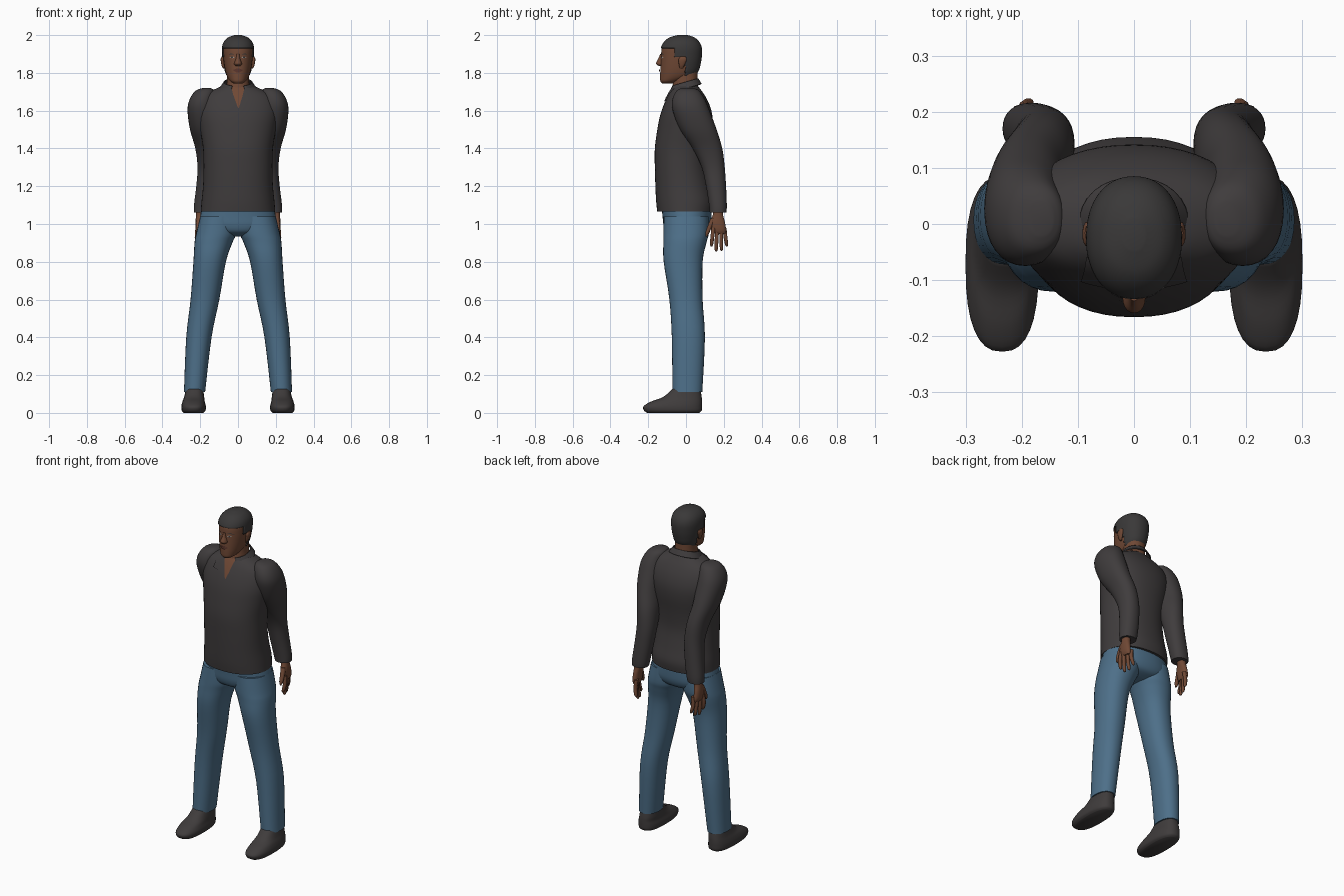
import bpy, bmesh, math
from mathutils import Vector
from mathutils.bvhtree import BVHTree

if "Cube" in bpy.data.objects:
    bpy.data.objects.remove(bpy.data.objects["Cube"])


def material(name, rgb):
    m = bpy.data.materials.new(name)
    m.use_nodes = True
    m.diffuse_color = (*rgb, 1)
    bsdf = m.node_tree.nodes["Principled BSDF"]
    bsdf.inputs["Base Color"].default_value = (*rgb, 1)
    bsdf.inputs["Roughness"].default_value = 0.8
    return m


SHIRT = material("charcoal cloth", (0.05, 0.045, 0.046))
JEANS = material("blue denim", (0.075, 0.16, 0.25))
SKIN = material("brown skin", (0.16, 0.065, 0.035))
HAIR = material("black hair", (0.042, 0.04, 0.04))
SHOE = material("dark leather", (0.05, 0.045, 0.045))
LIPS = material("lips", (0.10, 0.035, 0.025))
WHITE = material("eye white", (0.35, 0.3, 0.27))


def finish(name, bm, mat, thick=0):
    bmesh.ops.recalc_face_normals(bm, faces=bm.faces)
    me = bpy.data.meshes.new(name)
    bm.to_mesh(me)
    bm.free()
    me.materials.append(mat)
    for p in me.polygons:
        p.use_smooth = True
    me.set_sharp_from_angle(angle=math.radians(50))
    ob = bpy.data.objects.new(name, me)
    bpy.context.collection.objects.link(ob)
    if thick:
        mod = ob.modifiers.new("thickness", "SOLIDIFY")
        mod.thickness = thick
        mod.offset = 1
    return ob


def smooth_rings(rings, steps):
    """Catmull-Rom interpolation between the given sections."""
    out = []
    for i in range(len(rings) - 1):
        a, b, c, d = (rings[min(max(i + k, 0), len(rings) - 1)] for k in (-1, 0, 1, 2))
        for s in range(steps):
            t = s / steps
            out.append([q + 0.5 * t * (r - p + t * (2*p - 5*q + 4*r - s3 + t * (3*(q - r) + s3 - p)))
                        for p, q, r, s3 in zip(a, b, c, d)])
    return out + [list(rings[-1])]


def loft(name, rings, mat, side=1, n=32, power=2.2, steps=4, tilt=0, keep=None, thick=0):
    """Skin over oval sections given as (z, centre x, half width, front y, back y)."""
    bm = bmesh.new()
    loops = []
    for z, cx, rx, yf, yb in smooth_rings(rings, steps):
        loop = []
        for k in range(n):
            a = math.tau * k / n
            c, s = math.cos(a), math.sin(a)
            x = side * cx + rx * math.copysign(abs(c) ** (2 / power), c)
            y = (yf + yb) / 2 + (yb - yf) / 2 * math.copysign(abs(s) ** (2 / power), s)
            loop.append(bm.verts.new((x, y, z + tilt * y)))
        loops.append(loop)
    for lo, hi in zip(loops, loops[1:]):
        for k in range(n):
            j = (k + 1) % n
            bm.faces.new((lo[k], lo[j], hi[j], hi[k]))
    if keep is None or keep(Vector((0, 0, 9))):
        bm.faces.new(loops[-1])
    if keep is None:
        bm.faces.new(loops[0][::-1])
    bmesh.ops.recalc_face_normals(bm, faces=bm.faces)
    if keep:
        drop = [f for f in bm.faces if not keep(f.calc_center_median())]
        bmesh.ops.delete(bm, geom=drop, context="FACES")
    return finish(name, bm, mat, thick)


def patch(name, corners, target, mat, lift=0.003, steps=10):
    """Thin plate laid on the front of a part; corners are (x, z)."""
    me = target.data
    tree = BVHTree.FromPolygons([v.co for v in me.vertices], [p.vertices[:] for p in me.polygons])
    a, b, c, d = (Vector(p) for p in corners)
    bm = bmesh.new()
    grid = []
    for i in range(steps + 1):
        row = []
        for j in range(steps + 1):
            p = a.lerp(b, i / steps).lerp(d.lerp(c, i / steps), j / steps)
            hit = tree.ray_cast(Vector((p.x, -1, p.y)), Vector((0, 1, 0)))[0]
            y = hit.y if hit else -0.06
            row.append(bm.verts.new((p.x, y - lift, p.y)))
        grid.append(row)
    for i in range(steps):
        for j in range(steps):
            bm.faces.new((grid[i][j], grid[i + 1][j], grid[i + 1][j + 1], grid[i][j + 1]))
    bmesh.ops.remove_doubles(bm, verts=bm.verts, dist=0.00005)
    return finish(name, bm, mat)


# Shirt body
torso = loft("shirt_body", [
    (1.065, 0, .197, -.152, .15), (1.12, 0, .193, -.158, .155), (1.2, 0, .185, -.162, .138),
    (1.3, 0, .182, -.165, .122), (1.4, 0, .185, -.165, .127), (1.5, 0, .2, -.152, .14),
    (1.57, 0, .21, -.138, .14), (1.63, 0, .205, -.118, .125), (1.68, 0, .18, -.095, .1),
    (1.715, 0, .12, -.075, .075), (1.735, 0, .07, -.06, .06)], SHIRT, n=48)

# Open neckline and collar
patch("neck_opening", [(-.04, 1.725), (.04, 1.725), (.004, 1.615), (0, 1.615)], torso, SKIN)
loft("collar_band", [(1.715, 0, .094, -.088, .078), (1.735, 0, .08, -.08, .068), (1.75, 0, .07, -.072, .06)],
     SHIRT, tilt=.3, thick=.006, keep=lambda c: c.z < 5 and not (c.y < 0 and abs(c.x) < .035))
for s, side in ((1, "left"), (-1, "right")):
    patch(side + "_collar_flap", [(s * .035, 1.722), (s * .085, 1.718), (s * .095, 1.655), (s * .016, 1.645)],
          torso, SHIRT, lift=.007)

# Trousers seat
loft("trouser_seat", [(1.1, 0, .188, -.13, .135), (1.04, 0, .2, -.124, .135), (.99, 0, .2, -.118, .13),
                      (.955, 0, .15, -.1, .11), (.935, 0, .06, -.05, .06)], JEANS, n=40)

# Limbs, built once for each side
for s, side in ((1, "left"), (-1, "right")):
    loft(side + "_trouser_leg", [
        (1.04, .1, .1, -.118, .12), (.95, .115, .106, -.12, .12), (.9, .13, .1, -.12, .108),
        (.8, .15, .086, -.118, .088), (.6, .175, .076, -.088, .088), (.4, .207, .067, -.075, .1),
        (.11, .23, .056, -.072, .086)], JEANS, s)
    loft(side + "_shoe", [
        (0, .235, .052, -.205, .07), (.012, .235, .063, -.222, .083), (.035, .235, .065, -.225, .085),
        (.06, .235, .059, -.185, .085), (.085, .232, .053, -.12, .083), (.13, .23, .045, -.068, .075)],
        SHOE, s, power=2.5)
    loft(side + "_sleeve", [
        (1.72, .165, .02, -.02, .04), (1.705, .175, .05, -.05, .07), (1.66, .19, .066, -.072, .1),
        (1.6, .194, .073, -.07, .125), (1.5, .188, .066, -.032, .162), (1.4, .168, .058, .035, .192),
        (1.3, .16, .054, .083, .205), (1.2, .168, .053, .106, .212), (1.1, .182, .051, .122, .216),
        (1.06, .187, .047, .126, .214)], SHIRT, s)
    # Hand with fingers and thumb
    loft(side + "_palm", [
        (1.1, .195, .024, .145, .195), (1.05, .2, .022, .142, .196), (1.01, .205, .02, .128, .206),
        (.97, .206, .018, .134, .212), (.95, .205, .012, .14, .208)], SKIN, s, n=20)
    tips = ((.145, .135, .88), (.166, .16, .855), (.186, .188, .858), (.204, .215, .88))
    for k, (y0, y1, z) in enumerate(tips):
        x = .212 - .4 * (y0 - .15)
        loft(f"{side}_finger_{k + 1}", [
            (.98, x, .011, y0 - .011, y0 + .011), (.93, x + .004, .011, (y0 + y1) / 2 - .011, (y0 + y1) / 2 + .01),
            (z + .012, x - .003, .009, y1 - .009, y1 + .009), (z, x - .006, .003, y1 - .003, y1 + .003)],
            SKIN, s, n=10)
    loft(side + "_thumb", [
        (1.03, .205, .014, .13, .16), (.99, .21, .013, .115, .14), (.955, .212, .011, .103, .124),
        (.935, .212, .004, .103, .113)], SKIN, s, n=12)

# Neck and head
loft("neck", [(1.69, 0, .07, -.08, .07), (1.74, 0, .06, -.07, .062), (1.83, 0, .058, -.06, .062)], SKIN)
SKULL = [(1.745, 0, .025, -.128, -.065), (1.757, 0, .042, -.136, -.03), (1.78, 0, .057, -.137, .03),
         (1.81, 0, .067, -.136, .06), (1.85, 0, .074, -.134, .072), (1.89, 0, .078, -.132, .078),
         (1.93, 0, .079, -.128, .078), (1.96, 0, .071, -.112, .066), (1.982, 0, .05, -.085, .042),
         (1.994, 0, .018, -.045, .008)]
head = loft("head", SKULL, SKIN, n=64, steps=6)


def hairy(c):
    return c.z > 1.93 or (c.y > -.058 and c.z > 1.88) or (c.y > -.005 and c.z > 1.785)


loft("hair", SKULL, HAIR, n=64, steps=6, keep=hairy, thick=.006)

# Facial features
loft("nose", [(1.9, 0, .009, -.137, -.1), (1.875, 0, .012, -.147, -.1), (1.852, 0, .02, -.159, -.1),
              (1.842, 0, .019, -.153, -.1), (1.836, 0, .012, -.142, -.1)], SKIN, n=20)
patch("upper_lip", [(-.027, 1.815), (-.008, 1.823), (.008, 1.823), (.027, 1.815)], head, LIPS, .006)
patch("lower_lip", [(-.026, 1.814), (-.01, 1.803), (.01, 1.803), (.026, 1.814)], head, LIPS, .007)
for s, side in ((1, "left"), (-1, "right")):
    patch(side + "_eye", [(s * .018, 1.882), (s * .03, 1.888), (s * .046, 1.882), (s * .03, 1.877)],
          head, WHITE, .002)
    patch(side + "_iris", [(s * .027, 1.887), (s * .036, 1.887), (s * .036, 1.878), (s * .027, 1.878)],
          head, HAIR, .003)
    patch(side + "_brow", [(s * .014, 1.896), (s * .035, 1.904), (s * .054, 1.896), (s * .035, 1.898)],
          head, HAIR, .004)
    loft(side + "_ear", [(1.822, .074, .004, -.032, -.018), (1.84, .079, .008, -.037, -.008),
                         (1.87, .083, .009, -.04, .004), (1.886, .082, .005, -.03, -.002)], SKIN, s, n=16)
